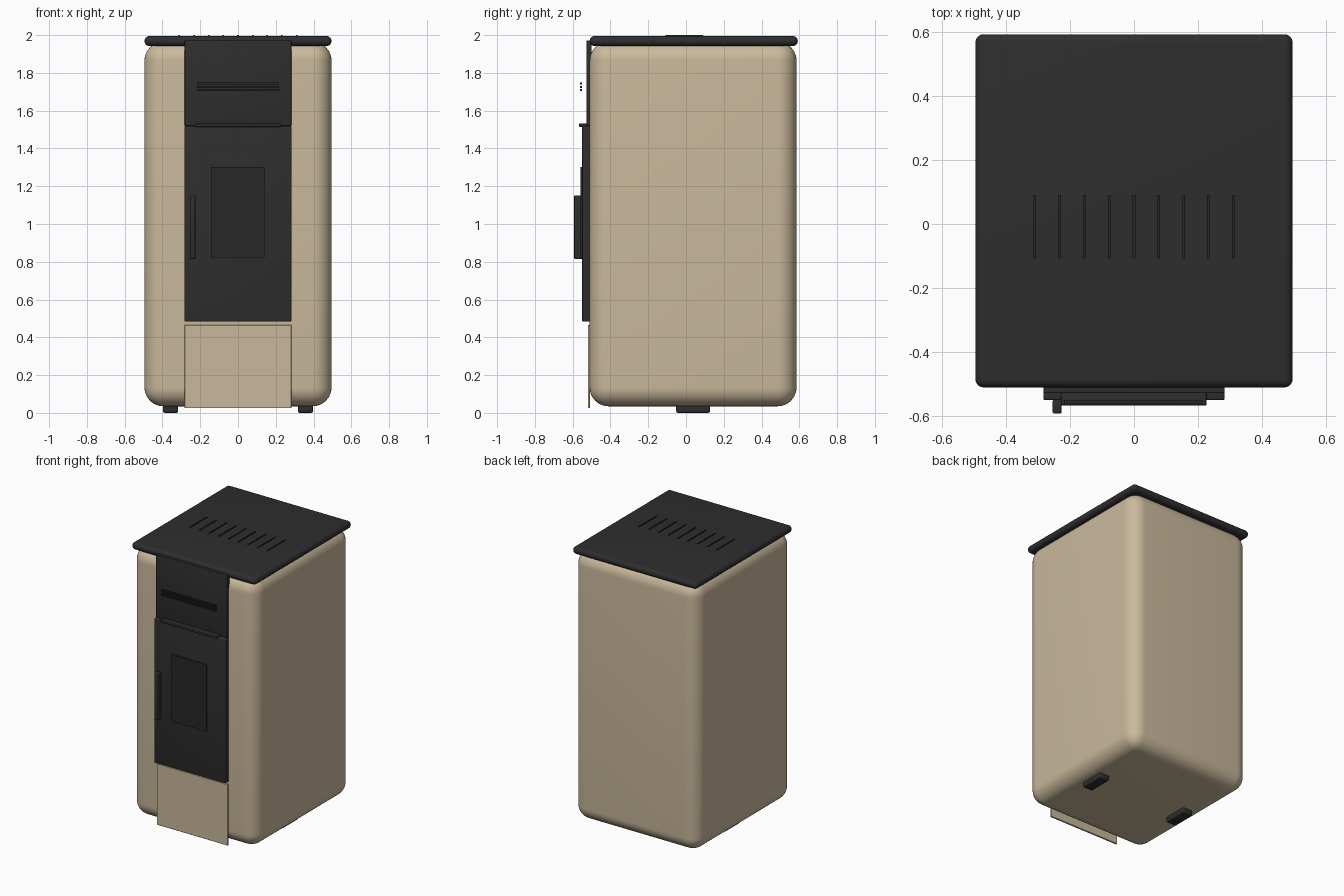
import bpy

if "Cube" in bpy.data.objects:
    bpy.data.objects.remove(bpy.data.objects["Cube"])


def material(name, rgb):
    m = bpy.data.materials.new(name)
    m.diffuse_color = (*rgb, 1)
    m.use_nodes = True
    m.node_tree.nodes["Principled BSDF"].inputs["Base Color"].default_value = m.diffuse_color
    return m


BEIGE = material("beige enamel", (0.59, 0.485, 0.33))
IRON = material("dark iron", (0.027, 0.027, 0.027))
BLACK = material("black glass and slots", (0.020, 0.020, 0.020))


def box(name, x, y, z, mat, bevel=0.0, segments=3):
    """Box from (min, max) ranges, with rounded edges."""
    ranges = (x, y, z)
    bpy.ops.mesh.primitive_cube_add(size=1, location=[(a + b) / 2 for a, b in ranges])
    ob = bpy.context.object
    ob.name = name
    ob.scale = [b - a for a, b in ranges]
    bpy.ops.object.transform_apply(location=False, rotation=False, scale=True)
    ob.data.materials.append(mat)
    if bevel:
        mod = ob.modifiers.new("rounding", 'BEVEL')
        mod.width = bevel
        mod.segments = segments
        bpy.ops.object.modifier_apply(modifier=mod.name)
        bpy.ops.object.shade_smooth_by_angle()
    return ob


# Rounded casing and lid
box("body", (-0.495, 0.495), (-0.51, 0.585), (0.035, 1.965), BEIGE, 0.1, 10)
box("lid", (-0.495, 0.495), (-0.51, 0.592), (1.942, 1.995), IRON, 0.026, 6)

# Raised slots across the lid
for i in range(-4, 5):
    x = i * 0.0775
    box("lid_slot", (x - 0.004, x + 0.004), (-0.108, 0.09), (1.985, 2.0), BLACK)

# Feet
for s in (-1, 1):
    box("foot", (s * 0.357 - 0.04, s * 0.357 + 0.04), (-0.052, 0.127), (0, 0.05), IRON, 0.01)

# Front panels
box("lower_panel", (-0.283, 0.283), (-0.52, -0.508), (0.025, 0.465), BEIGE, 0.002, 1)
box("door", (-0.283, 0.283), (-0.55, -0.505), (0.483, 1.52), IRON, 0.006)
box("upper_panel", (-0.283, 0.283), (-0.528, -0.5), (1.52, 1.972), IRON, 0.004)

# Door window, handle and ledge
box("window", (-0.142, 0.14), (-0.559, -0.548), (0.822, 1.302), BLACK)
box("handle", (-0.254, -0.226), (-0.592, -0.548), (0.815, 1.152), IRON, 0.006)
box("ledge", (-0.228, 0.226), (-0.566, -0.525), (1.514, 1.531), IRON, 0.003)

# Air grille bars standing off the upper panel
for z in (1.709, 1.726, 1.743):
    box("grille_bar", (-0.218, 0.216), (-0.561, -0.551), (z - 0.005, z + 0.005), BLACK)
